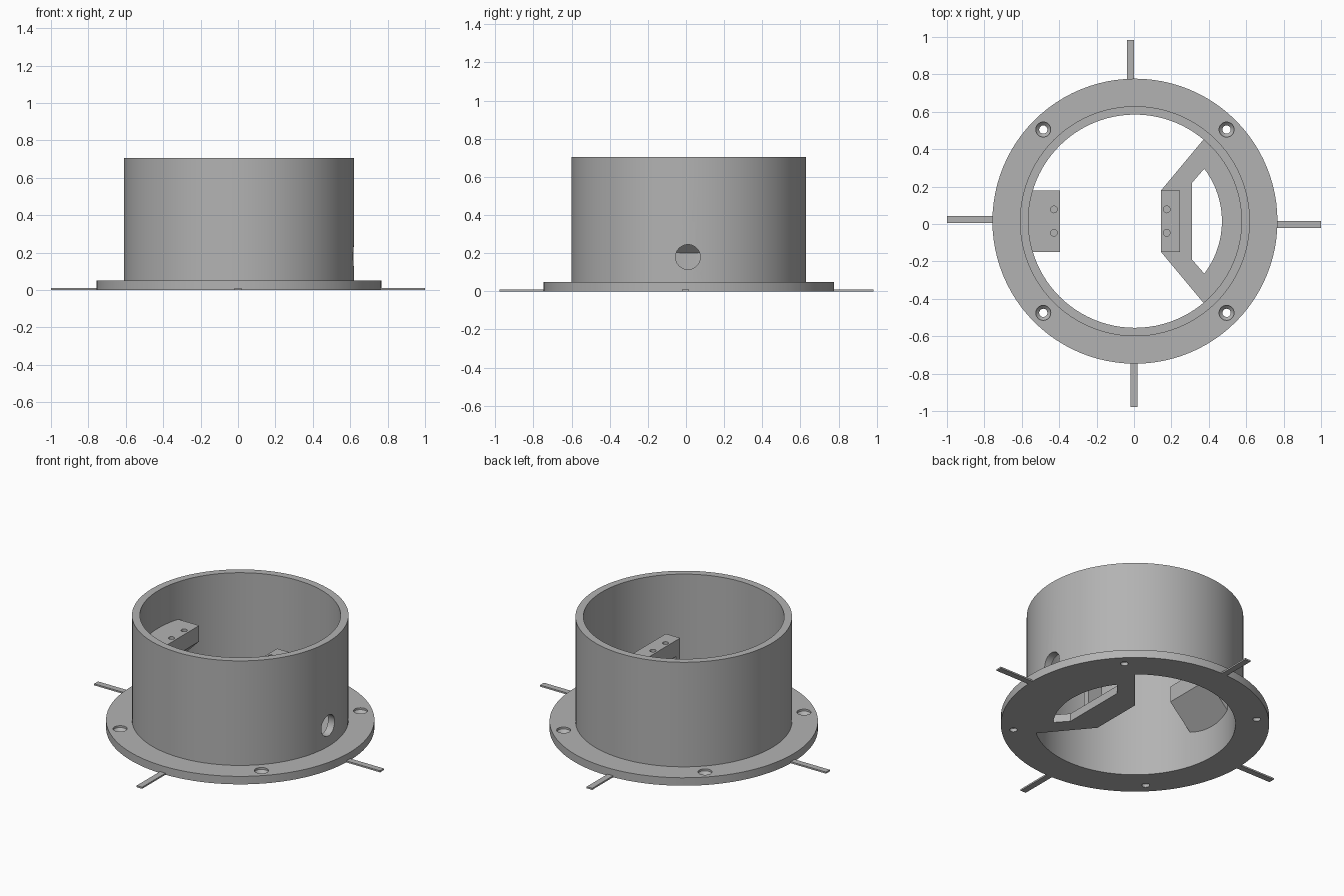
import bpy, bmesh, math

if "Cube" in bpy.data.objects:
    bpy.data.objects.remove(bpy.data.objects["Cube"])

CX, CY = 0.005, 0.015          # axis of the ring
R_IN, R_OUT, R_FLANGE = 0.57, 0.615, 0.762
H_FLANGE, H_TUBE, H_BLOCK = 0.05, 0.705, 0.47
Y0, Y1 = -0.15, 0.18           # width of the mounting blocks
SEG = 96

grey = bpy.data.materials.new("plain grey")
grey.diffuse_color = (0.45, 0.45, 0.45, 1)
grey.use_nodes = True
grey.node_tree.nodes["Principled BSDF"].inputs["Base Color"].default_value = grey.diffuse_color


def finish(name, bm):
    bmesh.ops.recalc_face_normals(bm, faces=bm.faces[:])
    mesh = bpy.data.meshes.new(name)
    bm.to_mesh(mesh)
    bm.free()
    mesh.materials.append(grey)
    obj = bpy.data.objects.new(name, mesh)
    bpy.context.collection.objects.link(obj)
    return obj


def prism(name, outline, low, high, axis="z"):
    """Extrude an outline along z (x, y points) or along y (x, z points)."""
    bm = bmesh.new()
    place = (lambda a, b, c: (a, b, c)) if axis == "z" else (lambda a, b, c: (a, c, b))
    bottom = [bm.verts.new(place(a, b, low)) for a, b in outline]
    top = [bm.verts.new(place(a, b, high)) for a, b in outline]
    bm.faces.new(bottom)
    bm.faces.new(top)
    n = len(outline)
    for i in range(n):
        j = (i + 1) % n
        bm.faces.new((bottom[i], bottom[j], top[j], top[i]))
    return finish(name, bm)


def box(name, x0, x1, y0, y1, z0, z1):
    return prism(name, [(x0, y0), (x1, y0), (x1, y1), (x0, y1)], z0, z1)


def lathe(name, profile, cx, cy, seg=SEG, closed=True):
    """Revolve (radius, z) points around a vertical axis."""
    bm = bmesh.new()
    rings = [[bm.verts.new((cx + r * math.cos(2 * math.pi * k / seg),
                            cy + r * math.sin(2 * math.pi * k / seg), z))
              for k in range(seg)] for r, z in profile]
    pairs = list(zip(rings, rings[1:]))
    if closed:
        pairs.append((rings[-1], rings[0]))
    else:
        bm.faces.new(rings[0])
        bm.faces.new(rings[-1])
    for a, b in pairs:
        for k in range(seg):
            m = (k + 1) % seg
            bm.faces.new((a[k], a[m], b[m], b[k]))
    return finish(name, bm)


def arc(radius, half_angle, steps=24):
    return [(CX + radius * math.cos(t), CY + radius * math.sin(t))
            for t in (half_angle * (1 - 2 * i / steps) for i in range(steps + 1))]


def cut(obj, cutters):
    bpy.context.view_layer.objects.active = obj
    for c in cutters:
        mod = obj.modifiers.new("cut", "BOOLEAN")
        mod.operation, mod.solver, mod.object = "DIFFERENCE", "EXACT", c
        bpy.ops.object.modifier_apply(modifier=mod.name)
        bpy.data.objects.remove(c)


def pilot_holes(x):
    return [lathe("pilot_cutter", [(0.018, 0.40), (0.018, 0.6)], x, y, 24, False)
            for y in (-0.047, 0.078)]


# Flanged tube
body = lathe("flanged_tube", [(R_IN, 0), (R_FLANGE, 0), (R_FLANGE, H_FLANGE),
                              (R_OUT, H_FLANGE), (R_OUT, H_TUBE), (R_IN, H_TUBE)], CX, CY)
# Countersunk screw holes in the flange
holes = [lathe("screw_cutter", [(0.022, -0.1), (0.022, 0.02), (0.040, 0.038), (0.040, 0.1)],
               CX + sx * 0.49, CY + sy * 0.49, 32, False)
         for sx in (-1, 1) for sy in (-1, 1)]
# Round cable hole through the right wall
circle = [(0.01 + 0.065 * math.cos(2 * math.pi * k / 40),
           0.18 + 0.065 * math.sin(2 * math.pi * k / 40)) for k in range(40)]
cable = prism("cable_cutter", circle, 0.4, 0.8)
for v in cable.data.vertices:
    a, b, c = v.co
    v.co = (c, a, b)
cut(body, holes + [cable])

# Floor bridge with its window
bridge = prism("floor_bridge", [(0.145, Y0), (0.145, Y1)] + arc(R_IN + 0.001, math.radians(50)),
               0, H_FLANGE)
window = prism("window_cutter", [(0.31, -0.19), (0.31, 0.22)] + arc(0.465, math.radians(37.1)),
               -0.1, 0.2)
cut(bridge, [window])

# Right support: two legs under a top bar
support = box("arch_support", 0.145, 0.245, Y0, Y1, H_FLANGE, H_BLOCK)
slot = box("slot_cutter", 0.0, 0.4, Y0 + 0.04, Y1 - 0.04, 0.0, 0.37)
cut(support, [slot] + pilot_holes(0.175))

# Left support: wedge bracket against the tube wall
wedge = prism("wedge_bracket", [(-0.395, 0.37), (-0.395, H_BLOCK), (-0.59, H_BLOCK), (-0.59, 0.175)],
              Y0, Y1, "y")
shell = lathe("shell_cutter", [(R_IN + 0.002, 0), (0.9, 0), (0.9, 0.8), (R_IN + 0.002, 0.8)], CX, CY)
cut(wedge, [shell] + pilot_holes(-0.428))

# Thin alignment tabs around the flange
box("left_tab", -1.0, -0.74, 0.005, 0.043, 0, 0.01)
box("right_tab", 0.74, 1.0, -0.022, 0.016, 0, 0.01)
box("back_tab", -0.038, 0.0, 0.75, 0.983, 0, 0.01)
box("front_tab", -0.018, 0.02, -0.978, -0.72, 0, 0.01)

# Smooth the round walls, keep hard edges
bpy.ops.object.select_all(action="SELECT")
bpy.context.view_layer.objects.active = body
bpy.ops.object.shade_smooth_by_angle(angle=math.radians(30))
